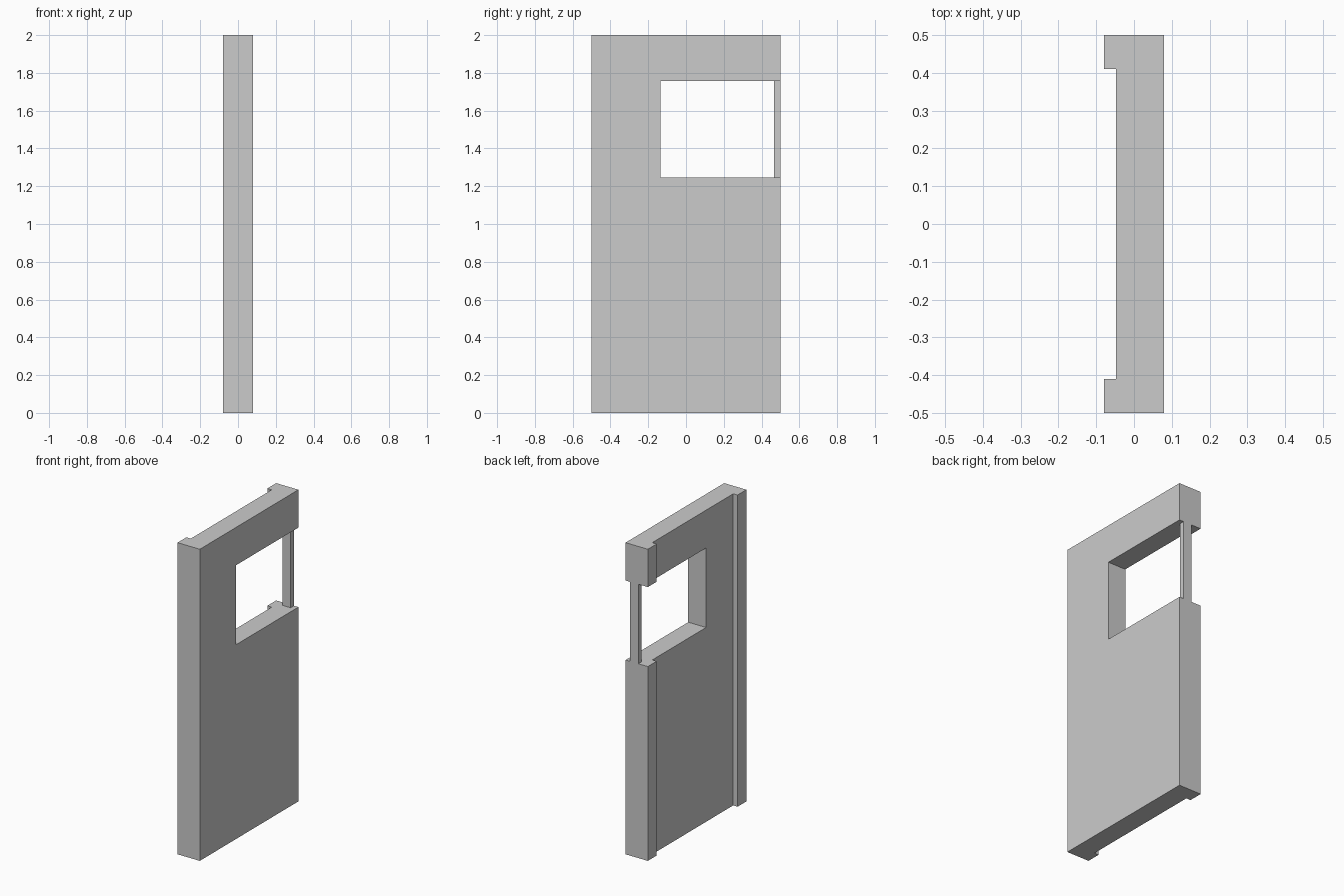
import bpy, bmesh

if "Cube" in bpy.data.objects:
    bpy.data.objects.remove(bpy.data.objects["Cube"])


def prism(name, outline, z0, z1):
    """Extrude a closed plan outline (x, y) from z0 up to z1."""
    bm = bmesh.new()
    face = bm.faces.new([bm.verts.new((x, y, z0)) for x, y in outline])
    ext = bmesh.ops.extrude_face_region(bm, geom=[face])
    verts = [g for g in ext["geom"] if isinstance(g, bmesh.types.BMVert)]
    bmesh.ops.translate(bm, verts=verts, vec=(0, 0, z1 - z0))
    bmesh.ops.recalc_face_normals(bm, faces=bm.faces)
    mesh = bpy.data.meshes.new(name)
    bm.to_mesh(mesh)
    bm.free()
    obj = bpy.data.objects.new(name, mesh)
    bpy.context.collection.objects.link(obj)
    return obj


def rect(x0, x1, y0, y1):
    return [(x0, y0), (x1, y0), (x1, y1), (x0, y1)]


T, REC, W, RIB = 0.079, -0.048, 0.5, 0.41   # half thickness, recess, half width, rib edge
SILL, HEAD = 1.247, 1.757                   # window heights

# Wall panel with a raised rib along each back edge
wall = prism("wall_panel", [(-T, -W), (T, -W), (T, W), (-T, W),
                            (-T, RIB), (REC, RIB), (REC, -RIB), (-T, -RIB)], 0, 2)

# Window opening, running out through the side edge
cutter = prism("window_cutter", rect(-0.2, 0.2, -0.135, 0.7), SILL, HEAD)
cutter.hide_render = True
cutter.hide_set(True)
cut = wall.modifiers.new("window", "BOOLEAN")
cut.operation = "DIFFERENCE"
cut.solver = "EXACT"
cut.object = cutter

# Slim post closing the open side of the window
prism("window_post", rect(-0.012, 0.048, 0.466, W), SILL, HEAD)
